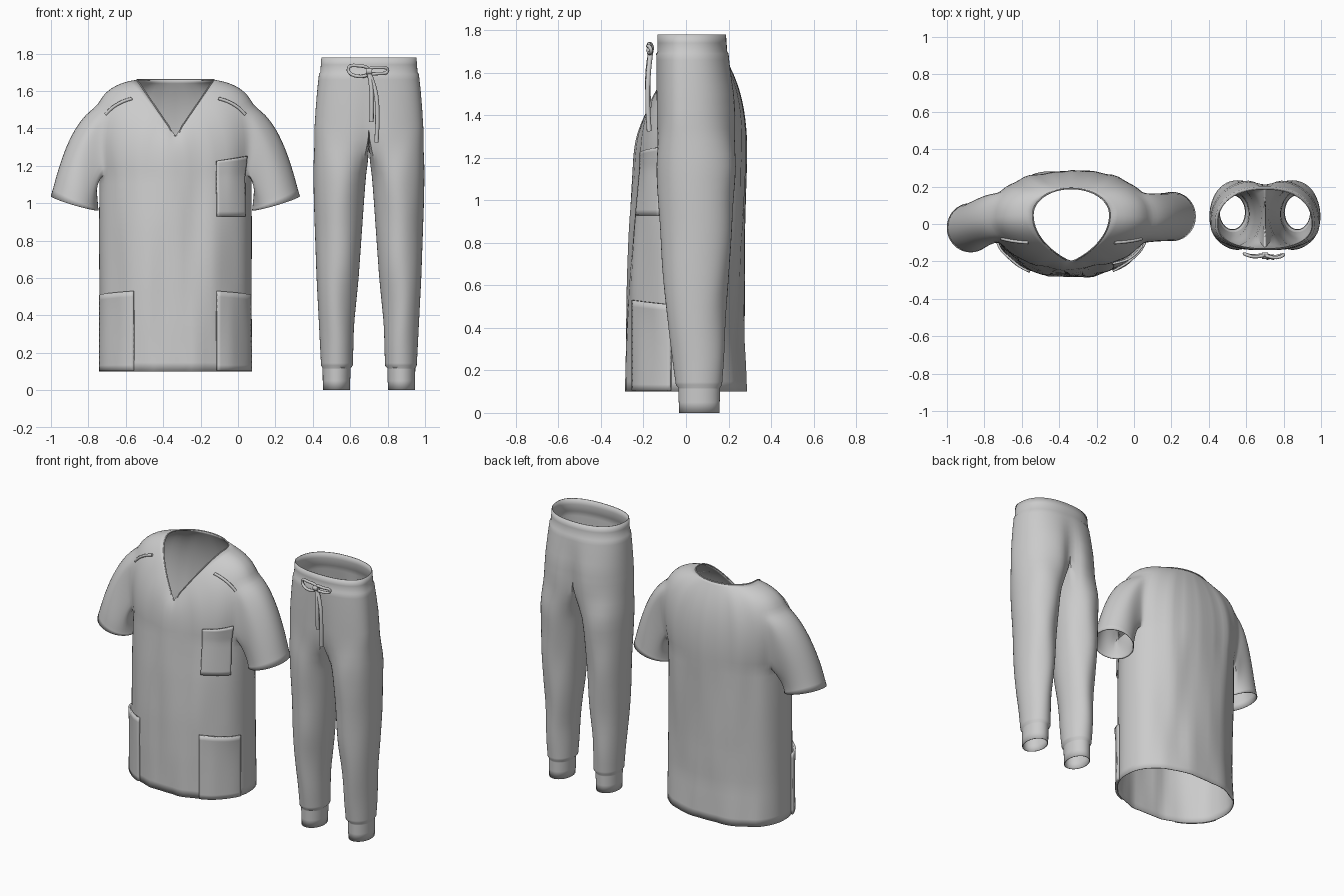
import bpy, bmesh, math
from mathutils import Vector, noise

if "Cube" in bpy.data.objects:
    bpy.data.objects.remove(bpy.data.objects["Cube"])

SX, PX = -0.335, 0.70          # centre lines of shirt and trousers
COLS, BODY, UPPER = 72, 22, 18


def table(tab, z):
    for a, b in zip(tab, tab[1:]):
        if z <= b[0]:
            k = max(0, (z - a[0]) / (b[0] - a[0]))
            return [p + (q - p) * k for p, q in zip(a[1:], b[1:])]
    return list(tab[-1][1:])


def power(v, n):
    return math.copysign(abs(v) ** n, v)


def bez(a, b, c, d, w):
    u = 1 - w
    return a * u**3 + b * 3 * u * u * w + c * 3 * u * w * w + d * w**3


def finish(bm, name, x, thick=0.005, offset=-1, mirror=False, angle=50):
    bmesh.ops.recalc_face_normals(bm, faces=bm.faces)
    me = bpy.data.meshes.new(name)
    bm.to_mesh(me)
    bm.free()
    ob = bpy.data.objects.new(name, me)
    bpy.context.collection.objects.link(ob)
    ob.location.x = x
    if mirror:
        m = ob.modifiers.new("mirror", 'MIRROR')
        m.use_clip = True
        m.merge_threshold = 0.002
    s = ob.modifiers.new("cloth", 'SOLIDIFY')
    s.thickness, s.offset = thick, offset
    bpy.ops.object.select_all(action='DESELECT')
    ob.select_set(True)
    bpy.context.view_layer.objects.active = ob
    bpy.ops.object.shade_smooth_by_angle(angle=math.radians(angle))
    return ob


def cord(name, pts, r, x, cyclic=False):
    cu = bpy.data.curves.new(name, 'CURVE')
    cu.dimensions = '3D'
    cu.bevel_depth, cu.bevel_resolution, cu.resolution_u = r, 2, 6
    cu.use_fill_caps = True
    sp = cu.splines.new('BEZIER')
    sp.bezier_points.add(len(pts) - 1)
    for p, co in zip(sp.bezier_points, pts):
        p.co = co
        p.handle_left_type = p.handle_right_type = 'AUTO'
    sp.use_cyclic_u = cyclic
    ob = bpy.data.objects.new(name, cu)
    bpy.context.collection.objects.link(ob)
    ob.location.x = x


# --- shirt surface: t runs round the body from the front, v from hem to neck
SHIRT = [(0.1, .408, .287, .287), (.35, .406, .283, .27), (.6, .406, .275, .272),
         (.9, .406, .26, .28), (1.15, .405, .242, .285)]


def hoop(t, z):
    a, f, b = table(SHIRT, z)
    s, c = math.sin(t), math.cos(t)
    p = Vector((a * power(s, .9), -f * c if c > 0 else b * abs(c) ** .82, z))
    n = noise.noise(Vector((p.x * 11, p.y * 6, z * 1.6 + 4))) * .016
    return p + Vector((s * .3, -c, 0)) * n


def neck(t):
    t = t % math.tau
    m = t if t <= math.pi else math.tau - t
    sg = 1 if t <= math.pi else -1
    s = m / (math.pi / 2)
    if s <= 1:
        k = math.sin(m)
        return Vector((sg * .205 * k, -.20 + .25 * s**1.3, 1.36 + .30 * k))
    return Vector((sg * .205 * math.sin(m), .05 - .14 * math.cos(m), 1.66))


def shirt(t, v):
    if v <= 1:
        return hoop(t, .1 + 1.05 * v)
    a, n = hoop(t, 1.15), neck(t)
    c = math.sin(t) ** 2
    h = n.z - a.z
    p1 = a * ((1.01 - .03 * math.cos(t)) * (1 - c) + 1.14 * c)
    p2 = a.lerp(n, .4).lerp(a * 1.16, c * c)
    p1.y += .02 * c
    p2.y += .04 * c
    p1.z = a.z + h * .53
    p2.z = a.z + h * (.8 + .13 * c)
    return bez(a, p1, p2, n, v - 1)


# --- scrub top: torso with armholes left open, sleeves grown from the holes
bm = bmesh.new()
rows = [i / BODY for i in range(BODY)] + [1 + i / UPPER for i in range(UPPER + 1)]
grid = [[bm.verts.new(shirt(math.tau * c / COLS, v)) for c in range(COLS)] for v in rows]
R0, R1, C0, C1 = BODY, BODY + 10, 13, 23
for r in range(len(rows) - 1):
    for c in range(COLS):
        if R0 <= r < R1 and C0 <= min(c, COLS - 1 - c) < C1:
            continue
        d = (c + 1) % COLS
        bm.faces.new((grid[r][c], grid[r][d], grid[r + 1][d], grid[r + 1][c]))
path = ([(R1, c) for c in range(18, C0, -1)] + [(r, C0) for r in range(R1, R0, -1)]
        + [(R0, c) for c in range(C0, C1)] + [(r, C1) for r in range(R0, R1)]
        + [(R1, c) for c in range(C1, 18, -1)])
soft = set()
for sg, cy in ((1, .04), (-1, -.02)):
    prev = [grid[r][c if sg > 0 else (COLS - c) % COLS] for r, c in path]
    base = [v.co.copy() for v in prev]
    soft.update(prev)
    L, STEPS = len(prev), 16
    for k in range(1, STEPS + 1):
        ring = []
        for i, p in enumerate(base):
            phi = math.tau * i / L
            f = (1 + math.cos(phi)) / 2
            q = Vector((sg * (.538 + .128 * math.cos(phi)), cy - .132 * math.sin(phi),
                        1.0 + .037 * math.cos(phi) - .012 * math.sin(phi)))
            p1 = p + Vector((sg * (.03 + .10 * f), 0, -.03 - .03 * f))
            p2 = q + Vector((-.05 * f * sg, 0, .04 + .17 * f))
            ring.append(bm.verts.new(bez(p, p1, p2, q, k / STEPS)))
        for i in range(L):
            j = (i + 1) % L
            bm.faces.new((prev[i], prev[j], ring[j], ring[i]))
        prev = ring
        if k < STEPS:
            soft.update(ring)
for _ in range(5):
    bmesh.ops.smooth_vert(bm, verts=list(soft), factor=.5,
                          use_axis_x=True, use_axis_y=True, use_axis_z=True)
finish(bm, "scrub_top", SX)


# --- patch pockets lying on the shirt surface
def pocket(name, t0, t1, v0, v1, slant=0):
    bm = bmesh.new()
    n, g = 14, []
    for i in range(n + 1):
        row = []
        for j in range(n + 1):
            t = math.radians(t0 + (t1 - t0) * j / n)
            v = v0 + (v1 - slant * j / n - v0) * i / n
            lift = .007 + .010 * (i / n) ** 4 * math.sin(math.pi * j / n)
            row.append(bm.verts.new(shirt(t, v) + Vector((math.sin(t), -math.cos(t), 0)) * lift))
        g.append(row)
    for i in range(n):
        for j in range(n):
            bm.faces.new((g[i][j], g[i][j + 1], g[i + 1][j + 1], g[i + 1][j]))
    finish(bm, name, SX, .012, 0)


pocket("hip_pocket_left", 30, 76, .004, .41, .02)
pocket("hip_pocket_right", -30, -76, .004, .41, .02)
pocket("chest_pocket", 30, 62, .79, 1.14)

# --- shoulder trims and neckline edge
for sg, side in ((1, "left"), (-1, "right")):
    pts = [shirt(sg * math.radians(52 + 14 * k), 1.82 - .32 * k) + Vector((0, -.002, .002))
           for k in (0, .25, .5, .75, 1)]
    cord("shoulder_trim_" + side, pts, .009, SX)
cord("neckline_edge", [neck(math.tau * i / 36) for i in range(36)], .004, SX, True)

# --- trousers: half a pelvis that closes into one leg, then mirrored
PELVIS = [(1.40, .291, -.143, .243), (1.5, .285, -.143, .235), (1.6, .277, -.142, .217),
          (1.69, .267, -.140, .20), (1.70, .260, -.134, .194), (1.78, .254, -.134, .188)]
LEG = [(0, .102, .246, -.033, .158), (.118, .098, .248, -.036, .16),
       (.132, .086, .256, -.048, .17), (.35, .08, .267, -.073, .182),
       (.6, .055, .28, -.1, .197), (1.0, .027, .294, -.13, .222),
       (1.2, .012, .298, -.14, .236), (1.40, .0, .291, -.143, .243)]
CROTCH, M, K = 1.40, 36, 14


def pelvis_pt(j, z):
    w, f, b = table(PELVIS, z)
    a = math.pi * j / M
    x, c = w * power(math.sin(a), .88), math.cos(a)
    y = f * abs(c) ** .85 if c > 0 else b * abs(c) ** .85
    low = max(0, min(1, (1.68 - z) / .28))
    y *= 1 - (.16 if c < 0 else .10) * low * math.exp(-(x / .06) ** 2)
    return Vector((0 if j in (0, M) else x, y, z))


def leg_pt(j, z):
    xi, xo, f, b = table(LEG, z)
    if j <= M:
        a = math.radians(-140 + 280 * j / M)
        top = pelvis_pt(j, CROTCH)
    else:
        k = (j - M) / K
        a = math.radians(140 + 80 * k)
        top = pelvis_pt(M, CROTCH).lerp(pelvis_pt(0, CROTCH), k)
        top.z -= .05 * math.sin(math.pi * k)
    p = Vector(((xi + xo) / 2 + (xo - xi) / 2 * math.cos(a),
                (f + b) / 2 + (b - f) / 2 * math.sin(a), z))
    if z > .14:
        p.y += .012 * noise.noise(Vector((p.x * 9, p.y * 5, z * 3))) * min(1, (z - .14) * 5)
    k = max(0, min(1, (z - 1.12) / (CROTCH - 1.12)))
    k = k * k * (3 - 2 * k)
    out = p.lerp(Vector((top.x, top.y, z)), k)
    out.z += (top.z - CROTCH) * k
    return out


bm = bmesh.new()
zs = [0, .05, .112, .118, .132, .145] + [.2 + .06 * i for i in range(20)] + [CROTCH]
prev = None
for z in zs:
    ring = [bm.verts.new(leg_pt(j, z)) for j in range(M + K)]
    if prev:
        for j in range(M + K):
            i = (j + 1) % (M + K)
            bm.faces.new((prev[j], prev[i], ring[i], ring[j]))
    prev = ring
for z in (1.43, 1.46, 1.5, 1.54, 1.58, 1.62, 1.66, 1.69, 1.70, 1.74, 1.78):
    ring = [bm.verts.new(pelvis_pt(j, z)) for j in range(M + 1)]
    for j in range(M):
        bm.faces.new((prev[j], prev[j + 1], ring[j + 1], ring[j]))
    prev = ring
finish(bm, "jogger_trousers", PX, mirror=True, angle=40)

# --- drawstring bow and tails
knot = Vector((0, -.165, 1.705))
for name, pts in (
        ("bow_loop_left", [(0, 0, 0), (-.06, -.01, .03), (-.11, .005, .015), (-.07, -.005, -.025)]),
        ("bow_loop_right", [(0, 0, 0), (.06, -.015, .02), (.10, 0, .005), (.05, -.01, -.012)])):
    cord(name, [knot + Vector(p) for p in pts], .009, PX, True)
cord("bow_knot", [knot + Vector((-.016, -.005, 0)), knot + Vector((.016, -.005, 0))], .018, PX)
for i, (dx, dz) in enumerate(((.045, -.38), (.015, -.27))):
    cord("drawstring_tail_%d" % (i + 1),
         [knot, knot + Vector((dx * .8, -.012, dz * .3)), knot + Vector((dx, -.015, dz * .65)),
          knot + Vector((dx * .9, -.008, dz))], .012, PX)
